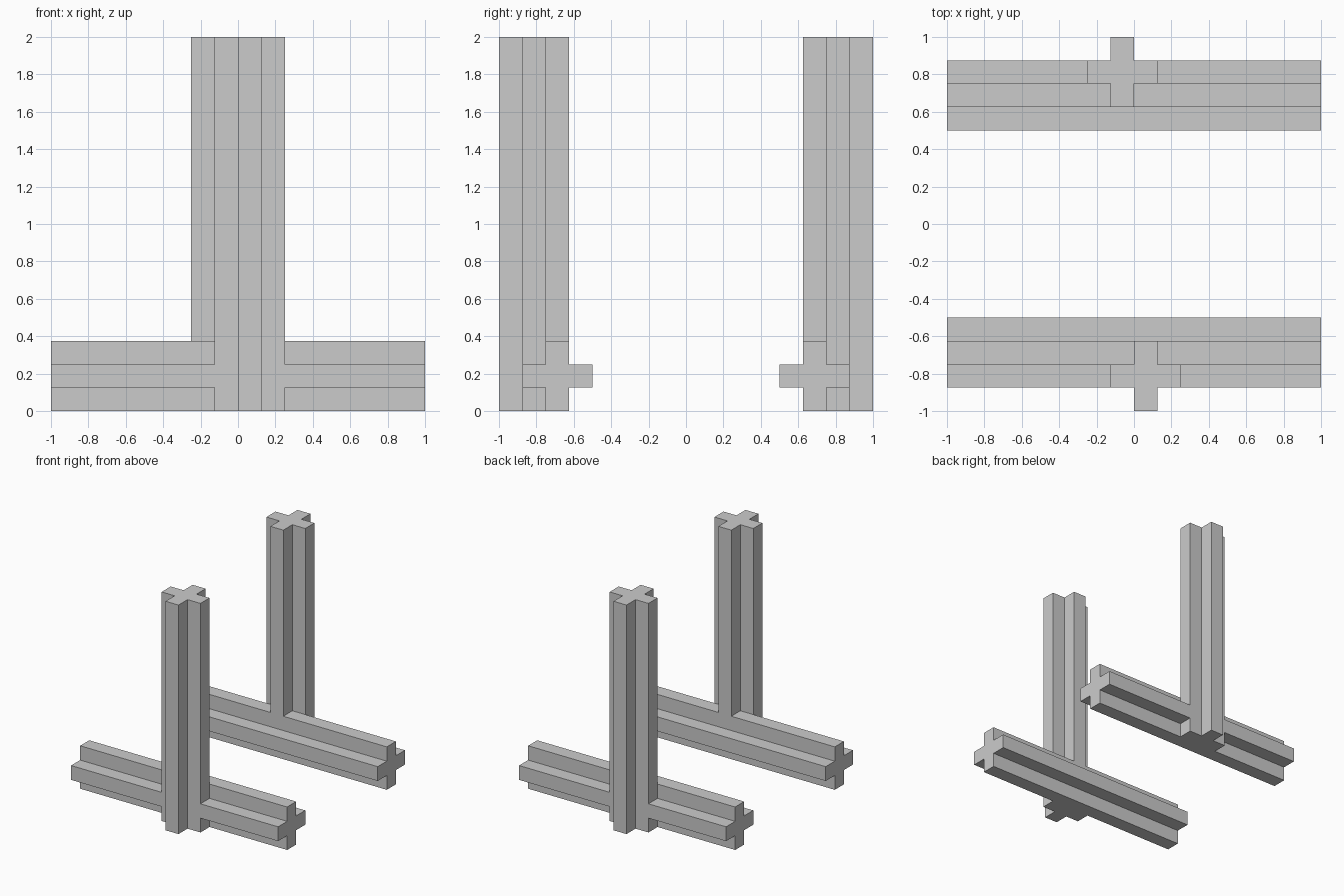
import bpy, bmesh, math
from mathutils import Matrix, Vector

if "Cube" in bpy.data.objects:
    bpy.data.objects.remove(bpy.data.objects["Cube"])

U = 0.125  # width of one arm of the plus section


def plus_bar(name, length, matrix):
    """Bar with a plus-shaped section, extruded along local z."""
    a, b = U / 2, U * 1.5
    corner = [(b, -a), (b, a), (a, a)]
    bm = bmesh.new()
    verts = []
    for k in range(4):
        turn = Matrix.Rotation(k * math.pi / 2, 3, 'Z')
        verts += [bm.verts.new(turn @ Vector((x, y, 0))) for x, y in corner]
    face = bm.faces.new(verts)
    res = bmesh.ops.extrude_face_region(bm, geom=[face])
    top = [v for v in res['geom'] if isinstance(v, bmesh.types.BMVert)]
    bmesh.ops.translate(bm, verts=top, vec=(0, 0, length))
    bm.transform(matrix)
    bmesh.ops.recalc_face_normals(bm, faces=bm.faces)
    mesh = bpy.data.meshes.new(name)
    bm.to_mesh(mesh)
    bm.free()
    obj = bpy.data.objects.new(name, mesh)
    bpy.context.collection.objects.link(obj)
    return obj


# Upright post and the foot beam it is notched into
stand = plus_bar("front_post_and_foot", 2, Matrix.Translation((U / 2, -6.5 * U, 0)))
beam = plus_bar("foot_beam", 2, Matrix.Translation((-1, -5.5 * U, 1.5 * U))
                @ Matrix.Rotation(math.pi / 2, 4, 'Y'))

# Fuse the two into one solid
mod = stand.modifiers.new("joint", 'BOOLEAN')
mod.operation = 'UNION'
mod.solver = 'EXACT'
mod.object = beam
bpy.context.view_layer.objects.active = stand
bpy.ops.object.modifier_apply(modifier=mod.name)
bpy.data.objects.remove(beam)

# Back stand is the same piece turned half way round
back = stand.copy()
back.data = stand.data.copy()
back.name = "back_post_and_foot"
back.data.transform(Matrix.Rotation(math.pi, 4, 'Z'))
bpy.context.collection.objects.link(back)
